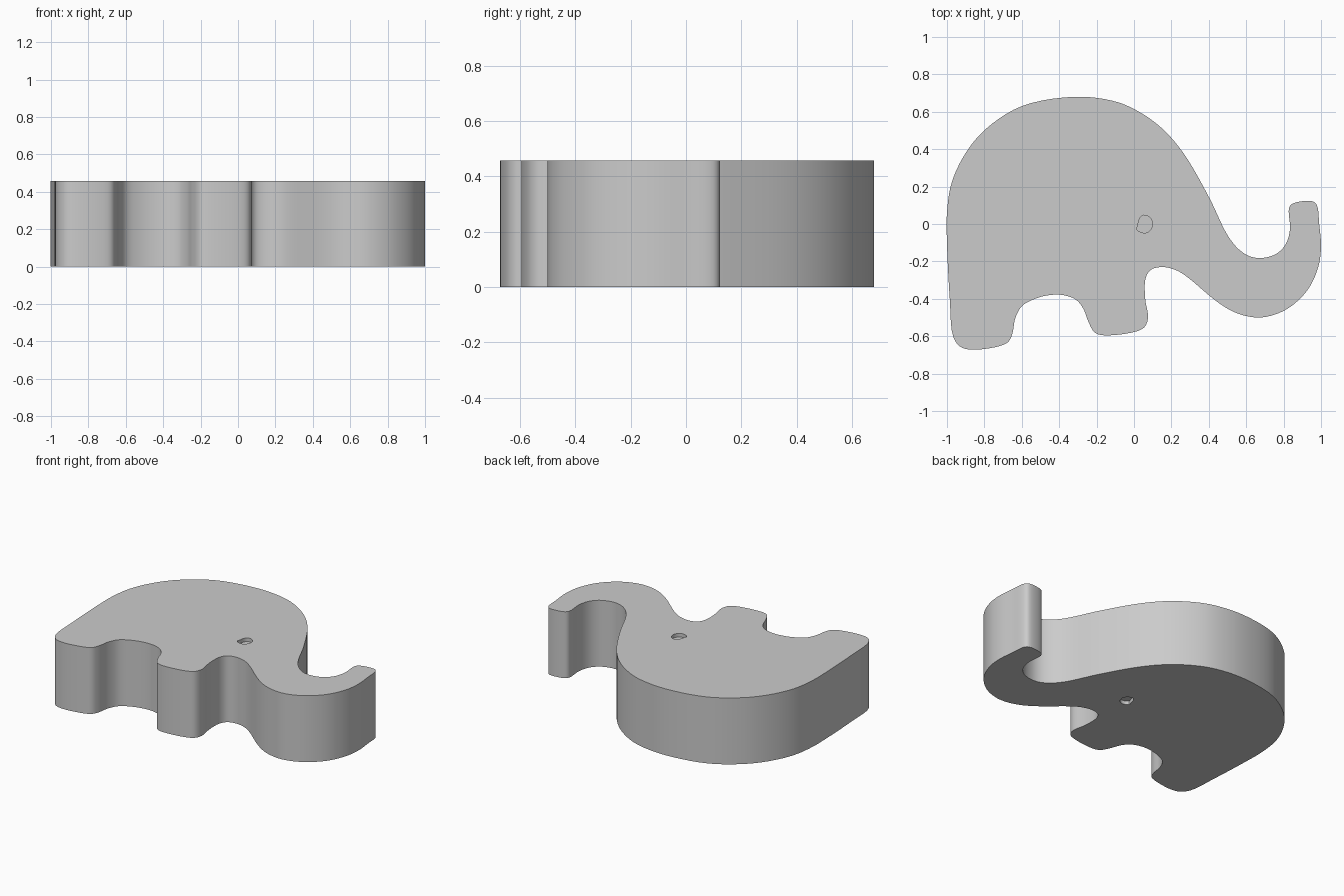
import bpy, bmesh
from mathutils import Vector

if "Cube" in bpy.data.objects:
    bpy.data.objects.remove(bpy.data.objects["Cube"])

HEIGHT = 0.457


def smooth_loop(pts, steps):
    """Closed centripetal Catmull-Rom loop through 2D points."""
    p = [Vector(q) for q in pts]
    n, out = len(p), []
    for i in range(n):
        a, b, c, d = (p[(i + k) % n] for k in (-1, 0, 1, 2))
        t1 = (b - a).length ** 0.5
        t2 = t1 + (c - b).length ** 0.5
        t3 = t2 + (d - c).length ** 0.5
        for s in range(steps):
            t = t1 + (t2 - t1) * s / steps
            a1 = a.lerp(b, t / t1)
            a2 = b.lerp(c, (t - t1) / (t2 - t1))
            a3 = c.lerp(d, (t - t2) / (t3 - t2))
            b1 = a1.lerp(a2, t / t2)
            b2 = a2.lerp(a3, (t - t1) / (t3 - t1))
            out.append(b1.lerp(b2, (t - t1) / (t2 - t1)))
    return out


def extrude_profile(name, loop, z0, z1):
    bm = bmesh.new()
    face = bm.faces.new([bm.verts.new((x, y, z0)) for x, y in loop])
    ext = bmesh.ops.extrude_face_region(bm, geom=[face], use_keep_orig=True)
    top = [g for g in ext["geom"] if isinstance(g, bmesh.types.BMVert)]
    bmesh.ops.translate(bm, vec=(0, 0, z1 - z0), verts=top)
    bmesh.ops.recalc_face_normals(bm, faces=bm.faces)
    me = bpy.data.meshes.new(name)
    bm.to_mesh(me)
    bm.free()
    ob = bpy.data.objects.new(name, me)
    bpy.context.collection.objects.link(ob)
    return ob


# Back and head, then trunk, front leg, belly, hind leg
outline = [
    (-1, -0.1), (-1, 0.06), (-0.975, 0.22), (-0.90, 0.38), (-0.79, 0.51),
    (-0.60, 0.63), (-0.32, 0.68), (-0.12, 0.66), (0, 0.615), (0.14, 0.52),
    (0.26, 0.385), (0.40, 0.145), (0.50, -0.06), (0.56, -0.135),
    (0.62, -0.173), (0.68, -0.182), (0.76, -0.16), (0.81, -0.11),
    (0.834, -0.03), (0.829, 0.085), (0.85, 0.11), (0.955, 0.121),
    (0.978, 0.10), (0.99, 0), (1.0, -0.12), (0.985, -0.23), (0.93, -0.35),
    (0.84, -0.44), (0.75, -0.485), (0.66, -0.50), (0.55, -0.477),
    (0.45, -0.42), (0.28, -0.28), (0.22, -0.245), (0.15, -0.23),
    (0.09, -0.245), (0.062, -0.29), (0.06, -0.40), (0.075, -0.50),
    (0.057, -0.55), (0.01, -0.575), (-0.16, -0.595), (-0.21, -0.58),
    (-0.245, -0.52), (-0.27, -0.455), (-0.31, -0.405), (-0.38, -0.38),
    (-0.45, -0.38), (-0.53, -0.40), (-0.60, -0.44), (-0.635, -0.505),
    (-0.65, -0.585), (-0.672, -0.63), (-0.72, -0.653), (-0.87, -0.672),
    (-0.93, -0.655), (-0.967, -0.60), (-0.985, -0.40),
]
body = extrude_profile("elephant_body", smooth_loop(outline, 5), 0, HEIGHT)

# Shallow eye recesses on both flat faces
eye = smooth_loop([(0.03, 0.03), (0.05, 0.047), (0.085, 0.035), (0.10, 0.0),
                   (0.085, -0.035), (0.055, -0.048), (0.015, -0.03),
                   (0.02, -0.01)], 3)
for name, z0, z1 in (("eye_cutter_top", HEIGHT - 0.025, HEIGHT + 0.1),
                     ("eye_cutter_bottom", -0.1, 0.025)):
    cutter = extrude_profile(name, eye, z0, z1)
    cutter.hide_render = True
    cutter.hide_set(True)
    mod = body.modifiers.new(name, 'BOOLEAN')
    mod.operation = 'DIFFERENCE'
    mod.solver = 'EXACT'
    mod.object = cutter

# Smooth side walls, crisp rims
bpy.context.view_layer.objects.active = body
body.select_set(True)
for mod in list(body.modifiers):
    bpy.ops.object.modifier_apply(modifier=mod.name)
bpy.ops.object.shade_smooth_by_angle()
